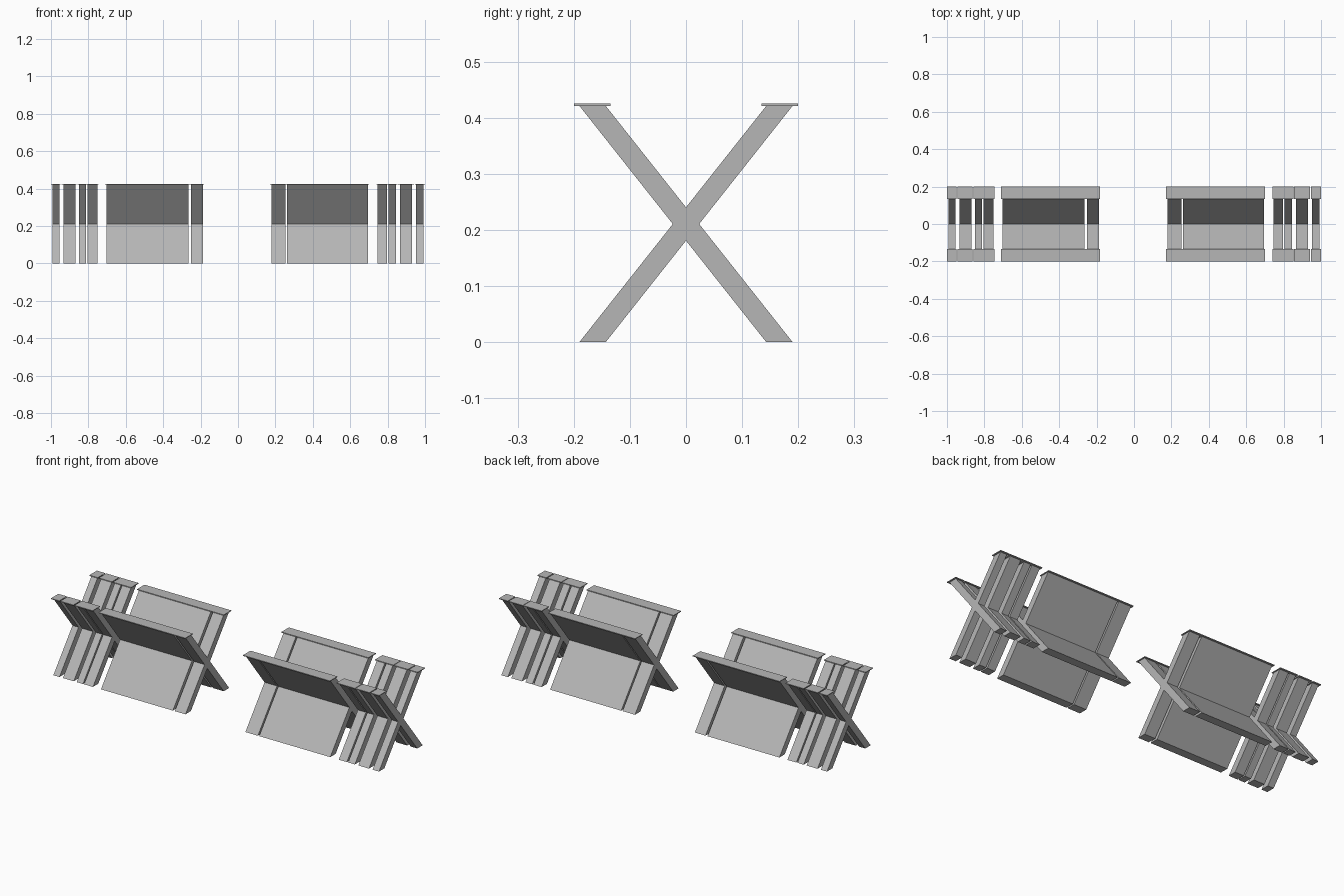
import bpy, bmesh

if "Cube" in bpy.data.objects:
    bpy.data.objects.remove(bpy.data.objects["Cube"])

grey = bpy.data.materials.new("plain grey")
grey.diffuse_color = (0.47, 0.47, 0.47, 1)
grey.use_nodes = True
grey.node_tree.nodes["Principled BSDF"].inputs["Base Color"].default_value = grey.diffuse_color

H, TOP = 0.421, 0.425


def extrude_profile(name, profile, x0, x1):
    """Extrude a closed (y, z) profile along x."""
    bm = bmesh.new()
    face = bm.faces.new([bm.verts.new((x0, y, z)) for y, z in profile])
    ext = bmesh.ops.extrude_face_region(bm, geom=[face])
    verts = [v for v in ext["geom"] if isinstance(v, bmesh.types.BMVert)]
    bmesh.ops.translate(bm, verts=verts, vec=(x1 - x0, 0, 0))
    bmesh.ops.recalc_face_normals(bm, faces=bm.faces)
    mesh = bpy.data.meshes.new(name)
    bm.to_mesh(mesh)
    bm.free()
    mesh.materials.append(grey)
    bpy.context.collection.objects.link(bpy.data.objects.new(name, mesh))


# x spans of the crossed planks and of the flat caps on their top ends
plank_spans = [(-0.992, -0.955), (-0.934, -0.868), (-0.85, -0.812),
               (-0.805, -0.751), (-0.702, -0.264), (-0.252, -0.187),
               (0.178, 0.254), (0.262, 0.695), (0.747, 0.796),
               (0.804, 0.845), (0.866, 0.931), (0.953, 0.992)]
cap_spans = [(-1.0, -0.949), (-0.943, -0.863), (-0.857, -0.746),
             (-0.71, -0.181), (0.17, 0.70), (0.74, 0.852),
             (0.855, 0.941), (0.946, 1.0)]

for side, s in (("rear", 1), ("front", -1)):
    # slanted planks, rising to this side
    plank = [(-s * 0.19, 0), (-s * 0.143, 0), (s * 0.19, H), (s * 0.143, H)]
    for i, (a, b) in enumerate(plank_spans):
        extrude_profile(f"{side}_plank_{i + 1}", plank, a, b)
    # thin caps
    cap = [(s * 0.135, H), (s * 0.2, H), (s * 0.2, TOP), (s * 0.135, TOP)]
    for i, (a, b) in enumerate(cap_spans):
        extrude_profile(f"{side}_cap_{i + 1}", cap, a, b)
